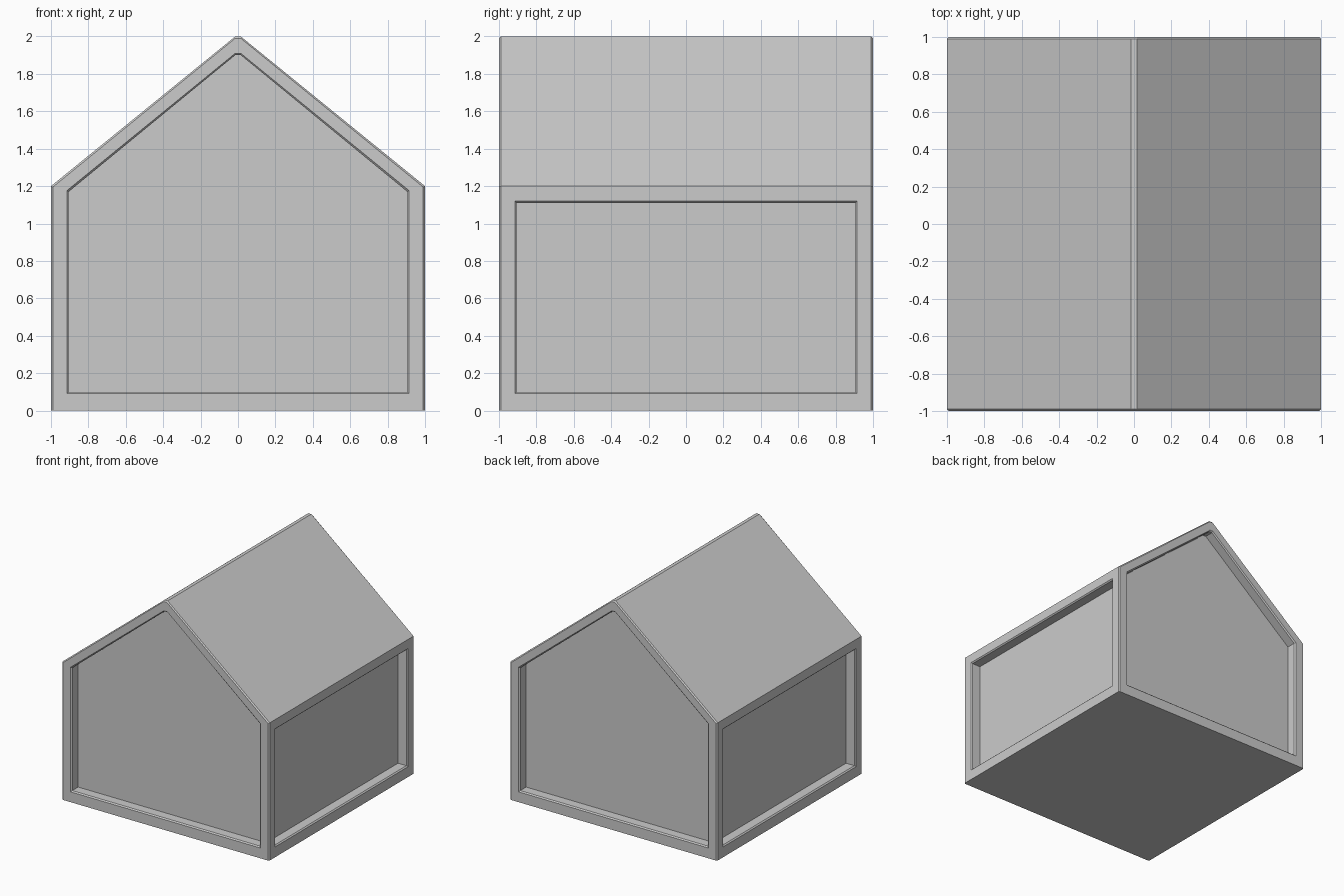
import bpy, bmesh

if "Cube" in bpy.data.objects:
    bpy.data.objects.remove(bpy.data.objects["Cube"])

bm = bmesh.new()


def loft(rings, cap=True):
    """Bridge successive closed rings of points; optionally cap the last."""
    loops = [[bm.verts.new(p) for p in ring] for ring in rings]
    n = len(loops[0])
    for a, b in zip(loops, loops[1:]):
        for i in range(n):
            j = (i + 1) % n
            bm.faces.new((a[i], a[j], b[j], b[i]))
    if cap:
        bm.faces.new(loops[-1])


def gable(w, base, eave, top, y, ridge=0.015):
    pts = [(-w, base), (w, base), (w, eave), (ridge, top), (-ridge, top), (-w, eave)]
    return [(x, y, z) for x, z in pts]


def wall(half, low, high, x):
    return [(x, -half, low), (x, half, low), (x, half, high), (x, -half, high)]


for s in (-1, 1):
    # gable end: chamfered rim, frame, softened lip, recessed panel
    loft([gable(1, 0, 1.2, 2, s * 0.99),
          gable(0.99, 0, 1.195, 1.99, s),
          gable(0.915, 0.09, 1.176, 1.91, s),
          gable(0.905, 0.10, 1.17, 1.90, s * 0.99),
          gable(0.905, 0.10, 1.17, 1.90, s * 0.91)])
    # side wall: frame, softened lip, recessed panel
    loft([wall(0.99, 0, 1.2, s),
          wall(0.915, 0.09, 1.12, s),
          wall(0.905, 0.10, 1.11, s * 0.99),
          wall(0.905, 0.10, 1.11, s * 0.91)])

# floor, roof slopes and narrow flat ridge
front, back = (gable(1, 0, 1.2, 2, y) for y in (-0.99, 0.99))
for i, j in ((0, 1), (2, 3), (3, 4), (4, 5)):
    bm.faces.new([bm.verts.new(p) for p in (front[i], front[j], back[j], back[i])])

bmesh.ops.remove_doubles(bm, verts=bm.verts, dist=1e-4)
bmesh.ops.recalc_face_normals(bm, faces=bm.faces)
mesh = bpy.data.meshes.new("house_shell")
bm.to_mesh(mesh)
bm.free()
bpy.context.collection.objects.link(bpy.data.objects.new("house_shell", mesh))
